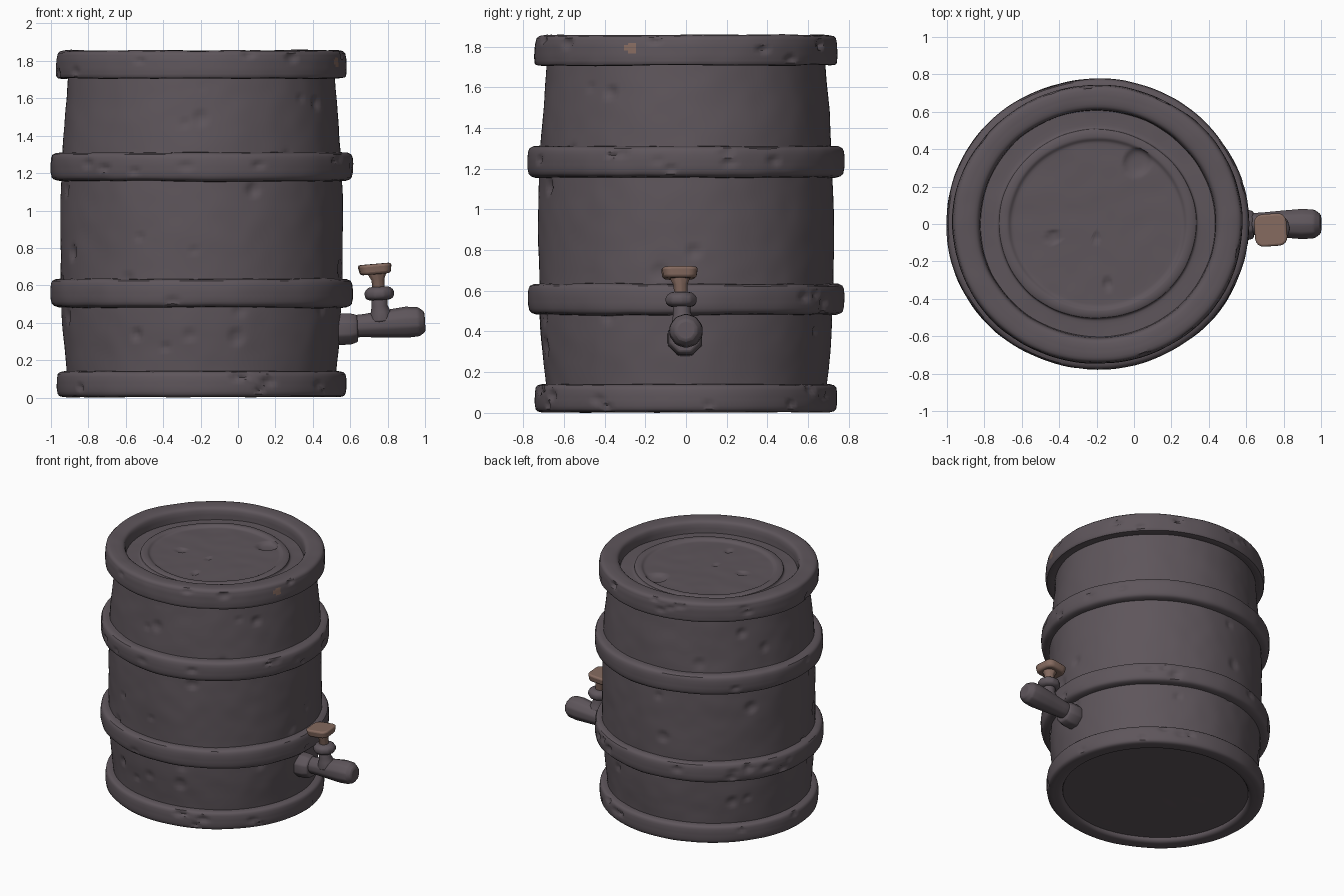
import bpy, bmesh, math, random
from mathutils import Vector, noise, Euler

if "Cube" in bpy.data.objects:
    bpy.data.objects.remove(bpy.data.objects["Cube"])

random.seed(4)
CX, YS = -0.195, 0.96          # barrel axis and slight oval squash


def material(name, col):
    m = bpy.data.materials.new(name)
    m.diffuse_color = (*col, 1)
    m.use_nodes = True
    m.node_tree.nodes["Principled BSDF"].inputs["Base Color"].default_value = m.diffuse_color
    return m


IRON = material("dark iron", (0.112, 0.092, 0.105))
BROWN = material("worn brown", (0.235, 0.145, 0.115))


def finish(name, bm, mat, angle=40):
    bmesh.ops.recalc_face_normals(bm, faces=bm.faces)
    me = bpy.data.meshes.new(name)
    bm.to_mesh(me)
    bm.free()
    ob = bpy.data.objects.new(name, me)
    bpy.context.collection.objects.link(ob)
    me.materials.append(mat)
    bpy.ops.object.select_all(action='DESELECT')
    ob.select_set(True)
    bpy.context.view_layer.objects.active = ob
    bpy.ops.object.shade_smooth_by_angle(angle=math.radians(angle))
    return ob


def refine(pts, step, rounds):
    """Round the corners of an open profile, then split it into short steps."""
    pts = [Vector(p) for p in pts]
    for _ in range(rounds):
        new = [pts[0]]
        for a, b in zip(pts, pts[1:]):
            new += [a.lerp(b, 0.25), a.lerp(b, 0.75)]
        pts = new + [pts[-1]]
    out = [pts[0]]
    for a, b in zip(pts, pts[1:]):
        n = max(1, math.ceil((b - a).length / step))
        out += [a.lerp(b, i / n) for i in range(1, n + 1)]
    return out


def lathe(name, profile, dents=(), step=0.022, rounds=2, seg=224, wobble=0.006):
    """Spin an (r, z) profile, roughen it and press in dents (x, y, z, size, tall, depth)."""
    bm = bmesh.new()
    prof = refine(profile, step, rounds)
    rings = []
    for r, z in prof:
        if r < 0.001:
            rings.append([bm.verts.new((CX, 0, z))])
            continue
        rings.append([bm.verts.new((CX + r * math.cos(2 * math.pi * i / seg),
                                    YS * r * math.sin(2 * math.pi * i / seg), z)) for i in range(seg)])
    for a, b in zip(rings, rings[1:]):
        for i in range(seg):
            j = (i + 1) % seg
            if len(a) == 1:
                bm.faces.new((a[0], b[i], b[j]))
            elif len(b) == 1:
                bm.faces.new((a[i], a[j], b[0]))
            else:
                bm.faces.new((a[i], a[j], b[j], b[i]))
    bmesh.ops.recalc_face_normals(bm, faces=bm.faces)
    bm.normal_update()
    moves = []
    for v in bm.verts:
        d = wobble * noise.noise(v.co * 3.2 + Vector((7, 3, len(name))))
        d += wobble * 0.4 * noise.noise(v.co * 9)
        for x, y, z, s, tall, depth in dents:
            dz = (v.co.z - z) / (s * tall)
            if abs(dz) < 1:
                q = ((v.co.x - x) ** 2 + (v.co.y - y) ** 2) / (s * s) + dz * dz
                if q < 1:
                    d -= depth * (1 - q * q)
        moves.append(v.normal * d)
    for v, m in zip(bm.verts, moves):
        v.co += m
    return finish(name, bm, IRON)


def side_dents(n, r, z0, z1, tall):
    out = []
    for _ in range(n):
        a = random.uniform(-math.pi, math.pi)
        out.append((CX + r * math.cos(a), YS * r * math.sin(a), random.uniform(z0, z1),
                    random.uniform(0.024, 0.045), tall, random.uniform(0.008, 0.016)))
    return out


# barrel wall, gently bulging
lathe("barrel_wall", [(0.715, 0.08), (0.722, 0.16), (0.745, 0.38), (0.753, 0.62), (0.756, 0.9),
                      (0.75, 1.2), (0.735, 1.45), (0.714, 1.68), (0.705, 1.77)],
      side_dents(34, 0.74, 0.18, 1.66, 1.1))

# two hoops
for label, z in (("lower", 0.56), ("upper", 1.235)):
    lathe(label + "_hoop", [(0.735, z - 0.08), (0.785, z - 0.075), (0.808, z - 0.055), (0.81, z + 0.04),
                            (0.795, z + 0.072), (0.735, z + 0.075)],
          side_dents(14, 0.80, z - 0.04, z + 0.05, 0.6), 0.016, 1)

# end rims
top_rim = lathe("top_rim", [(0.69, 1.712), (0.765, 1.705), (0.778, 1.725), (0.774, 1.835), (0.75, 1.857),
                            (0.66, 1.855), (0.635, 1.835), (0.628, 1.75)],
                side_dents(16, 0.77, 1.73, 1.84, 0.6), 0.016, 1)
lathe("bottom_rim", [(0.69, 0.142), (0.755, 0.14), (0.774, 0.12), (0.774, 0.025), (0.755, 0.003),
                     (0.685, 0.002), (0.66, 0.015), (0.655, 0.05)],
      side_dents(14, 0.77, 0.03, 0.12, 0.6), 0.016, 1, wobble=0.003)

# worn brown chip on the top rim
top_rim.data.materials.append(BROWN)
chip = Vector((CX + 0.772 * math.cos(-0.37), YS * 0.772 * math.sin(-0.37), 1.79))
for p in top_rim.data.polygons:
    if (p.center - chip).length < 0.03:
        p.material_index = 1

# lid with a raised inner panel, a bung hole and a few nicks
lid_dents = [(0.015, 0.33, 1.785, 0.075, 3, 0.02), (-0.43, -0.07, 1.785, 0.04, 3, 0.012),
             (-0.14, -0.32, 1.785, 0.03, 3, 0.012), (-0.2, -0.07, 1.785, 0.025, 3, 0.008)]
lathe("lid", [(0.65, 1.765), (0.545, 1.765), (0.53, 1.77), (0.525, 1.79), (0.49, 1.795), (0.475, 1.792),
              (0.462, 1.78), (0.44, 1.778), (0.2, 1.78), (0, 1.78)], lid_dents, 0.022, 1)
lathe("barrel_base", [(0.67, 0.035), (0.3, 0.035), (0, 0.035)], (), 0.05, 0, 96, 0.003)


def tube(name, stations, sides, mat, bevel=0.01):
    """Loft rings (x, y, z, radius) along a path into a faceted, softened tube."""
    bm = bmesh.new()
    pts = [Vector(s[:3]) for s in stations]
    q = (pts[-1] - pts[0]).to_track_quat('Z', 'Y')
    rings = []
    for p, s in zip(pts, stations):
        rings.append([bm.verts.new(p + q @ Vector((s[3] * math.cos(2 * math.pi * (i + 0.5) / sides),
                                                   s[3] * math.sin(2 * math.pi * (i + 0.5) / sides), 0)))
                      for i in range(sides)])
    for a, b in zip(rings, rings[1:]):
        for i in range(sides):
            j = (i + 1) % sides
            bm.faces.new((a[i], a[j], b[j], b[i]))
    bm.faces.new(rings[0])
    bm.faces.new(rings[-1])
    ob = finish(name, bm, mat, 50)
    mod = ob.modifiers.new("soft edges", 'BEVEL')
    mod.width, mod.segments, mod.limit_method = bevel, 2, 'ANGLE'
    return ob


# tap: wall flange, spout, neck and collar
tube("tap_flange", [(0.53, -0.005, 0.365, 0.092), (0.6, -0.005, 0.367, 0.09), (0.64, -0.005, 0.37, 0.078)],
     8, IRON)
tube("tap_spout", [(0.6, 0, 0.38, 0.06), (0.68, 0, 0.385, 0.064), (0.8, 0, 0.395, 0.076),
                   (0.9, 0, 0.403, 0.085), (0.965, 0, 0.406, 0.08), (1.0, 0, 0.406, 0.052)], 10, IRON)
tube("tap_neck", [(0.765, -0.01, 0.41, 0.07), (0.763, -0.015, 0.46, 0.055), (0.757, -0.02, 0.49, 0.045),
                  (0.755, -0.02, 0.55, 0.045)], 10, IRON)
tube("tap_collar", [(0.757, -0.024, 0.522, 0.06), (0.756, -0.024, 0.54, 0.08), (0.755, -0.024, 0.57, 0.08),
                    (0.753, -0.024, 0.592, 0.055)], 10, IRON)

# brown valve stem and handle
tube("valve_stem", [(0.752, -0.025, 0.57, 0.034), (0.748, -0.027, 0.63, 0.036), (0.742, -0.03, 0.67, 0.055)],
     8, BROWN, 0.006)
bm = bmesh.new()
bmesh.ops.create_cube(bm, size=1)
for v in bm.verts:
    k = 0.9 if v.co.z < 0 else 1
    v.co = Vector((v.co.x * 0.178 * k, v.co.y * 0.178 * k, v.co.z * 0.055))
corners = [e for e in bm.edges if abs(e.verts[0].co.z - e.verts[1].co.z) > 0.03]
bmesh.ops.bevel(bm, geom=corners, offset=0.045, segments=4, affect='EDGES', profile=0.5)
handle = finish("valve_handle", bm, BROWN, 50)
handle.location = (0.732, -0.032, 0.687)
handle.rotation_euler = Euler((0, math.radians(-5), math.radians(4)))
mod = handle.modifiers.new("soft edges", 'BEVEL')
mod.width, mod.segments = 0.014, 3
